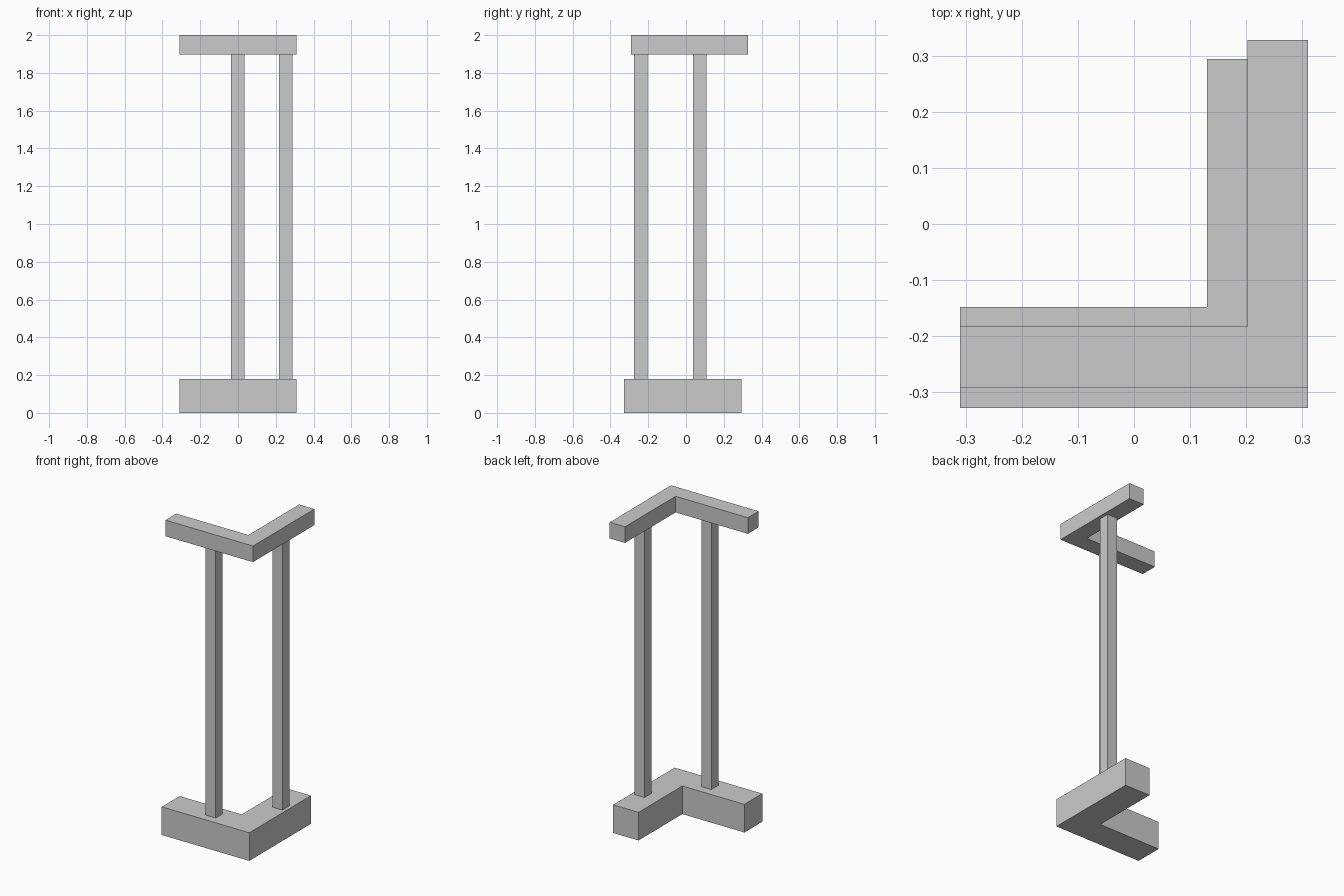
import bpy
import bmesh

if "Cube" in bpy.data.objects:
    bpy.data.objects.remove(bpy.data.objects["Cube"])


def prism(name, outline, z0, z1):
    """Extrude a plan outline from z0 to z1."""
    bm = bmesh.new()
    face = bm.faces.new([bm.verts.new((x, y, z0)) for x, y in outline])
    ext = bmesh.ops.extrude_face_region(bm, geom=[face])
    top = [v for v in ext["geom"] if isinstance(v, bmesh.types.BMVert)]
    bmesh.ops.translate(bm, verts=top, vec=(0, 0, z1 - z0))
    bmesh.ops.recalc_face_normals(bm, faces=bm.faces)
    mesh = bpy.data.meshes.new(name)
    bm.to_mesh(mesh)
    bm.free()
    obj = bpy.data.objects.new(name, mesh)
    bpy.context.collection.objects.link(obj)
    return obj


def corner_outline(y_front, y_back, width, half=0.31):
    """L-shaped plan with its corner at the front right."""
    return [(-half, y_front), (half, y_front), (half, y_back),
            (half - width, y_back), (half - width, y_front + width),
            (-half, y_front + width)]


def square(x, y, half=0.0355):
    return [(x - half, y - half), (x + half, y - half),
            (x + half, y + half), (x - half, y + half)]


# Wide corner base and slim corner rail
prism("base", corner_outline(-0.328, 0.294, 0.18), 0, 0.18)
prism("top_rail", corner_outline(-0.291, 0.328, 0.108), 1.897, 2)

# One upright on each arm
for name, x, y in (("front_post", -0.001, -0.239), ("side_post", 0.253, 0.072)):
    prism(name, square(x, y), 0.18, 1.897)
